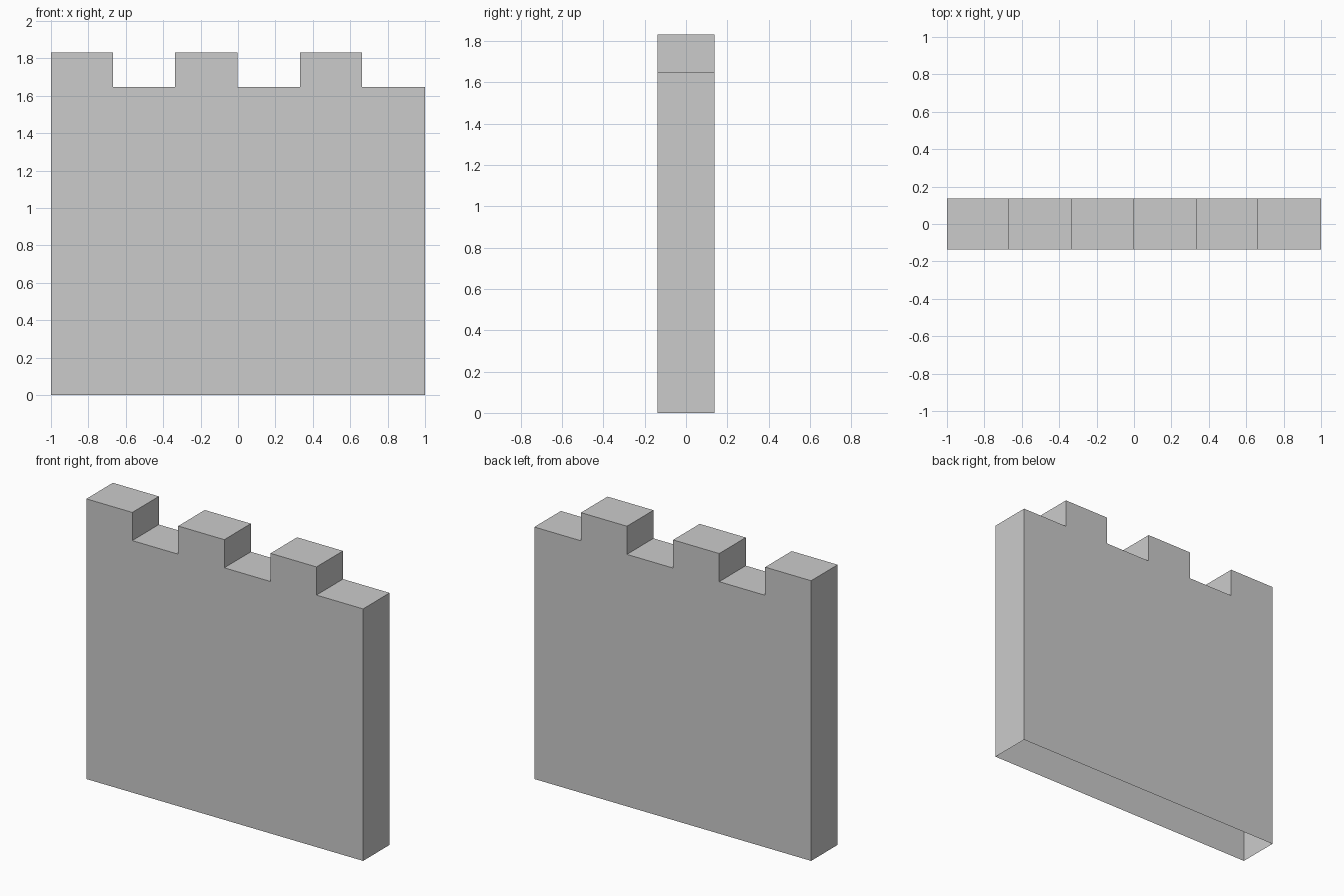
import bpy, bmesh

if "Cube" in bpy.data.objects:
    bpy.data.objects.remove(bpy.data.objects["Cube"])

HALF_DEPTH = 0.137
LOW, HIGH = 1.646, 1.83
EDGES = [-1.0, -0.668, -0.336, -0.003, 0.331, 0.663, 1.0]

# Battlement outline: merlons and gaps alternate from left to right
outline = [(EDGES[0], 0.0)]
for i, (x0, x1) in enumerate(zip(EDGES, EDGES[1:])):
    z = HIGH if i % 2 == 0 else LOW
    outline += [(x0, z), (x1, z)]
outline.append((EDGES[-1], 0.0))

# Extrude the outline through the wall thickness
bm = bmesh.new()
front = bm.faces.new([bm.verts.new((x, -HALF_DEPTH, z)) for x, z in outline])
ext = bmesh.ops.extrude_face_region(bm, geom=[front], use_keep_orig=True)
moved = [g for g in ext["geom"] if isinstance(g, bmesh.types.BMVert)]
bmesh.ops.translate(bm, verts=moved, vec=(0, 2 * HALF_DEPTH, 0))
bmesh.ops.recalc_face_normals(bm, faces=bm.faces[:])

# The wall is a shell with an open underside
under = [f for f in bm.faces if all(v.co.z < 0.001 for v in f.verts)]
bmesh.ops.delete(bm, geom=under, context='FACES_ONLY')

mesh = bpy.data.meshes.new("battlement_wall")
bm.to_mesh(mesh)
bm.free()
bpy.context.collection.objects.link(bpy.data.objects.new("battlement_wall", mesh))
